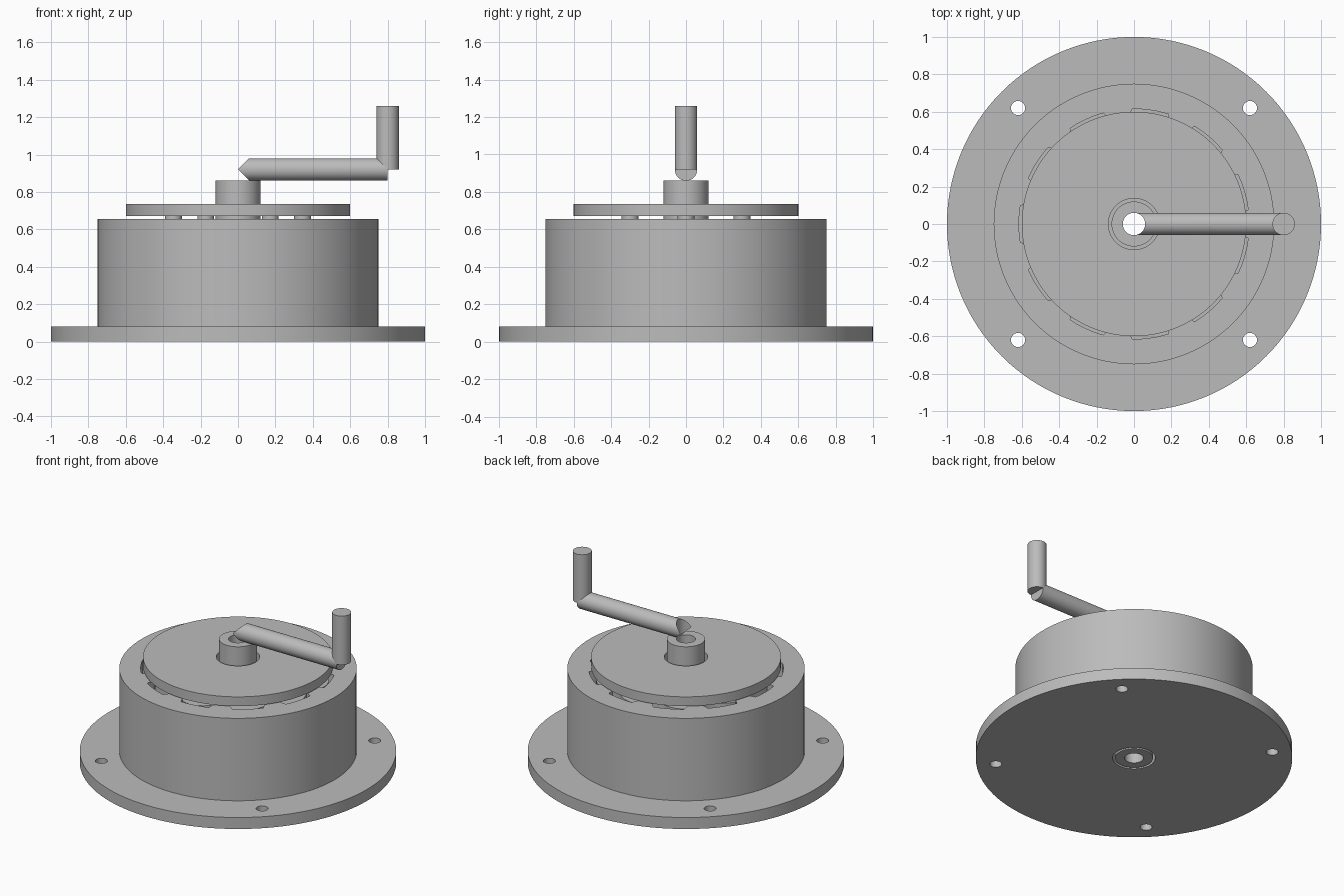
import bpy, bmesh
from math import sin, cos, pi, sqrt, atan2, radians

cube = bpy.data.objects.get("Cube")
if cube:
    bpy.data.objects.remove(cube, do_unlink=True)

grey = bpy.data.materials.new("machined_grey")
grey.use_nodes = True
grey.diffuse_color = (0.5, 0.5, 0.5, 1)
grey.node_tree.nodes["Principled BSDF"].inputs["Base Color"].default_value = grey.diffuse_color


def finish(name, bm):
    bmesh.ops.recalc_face_normals(bm, faces=bm.faces)
    mesh = bpy.data.meshes.new(name)
    bm.to_mesh(mesh)
    bm.free()
    mesh.materials.append(grey)
    obj = bpy.data.objects.new(name, mesh)
    bpy.context.collection.objects.link(obj)
    bpy.ops.object.select_all(action='DESELECT')
    obj.select_set(True)
    bpy.context.view_layer.objects.active = obj
    bpy.ops.object.shade_smooth_by_angle(angle=radians(30))
    return obj


def circle(r, x=0, y=0, n=96):
    return [(x + r * cos(2 * pi * i / n), y + r * sin(2 * pi * i / n)) for i in range(n)]


def prism(name, loops, z0, z1):
    """Extrude an outline with holes from z0 up to z1."""
    bm = bmesh.new()
    for loop in loops:
        vs = [bm.verts.new((x, y, z0)) for x, y in loop]
        for i, v in enumerate(vs):
            bm.edges.new((vs[i - 1], v))
    bmesh.ops.triangle_fill(bm, use_beauty=True, edges=bm.edges[:], normal=(0, 0, 1))
    top = bmesh.ops.extrude_face_region(bm, geom=bm.faces[:], use_keep_orig=True)["geom"]
    bmesh.ops.translate(bm, vec=(0, 0, z1 - z0),
                        verts=[g for g in top if isinstance(g, bmesh.types.BMVert)])
    return finish(name, bm)


BORE, SHAFT, ROD = 0.06, 0.12, 0.06
RING, BUMP, TEETH, ECC = 0.615, 0.07, 11, 0.025
PINS = [(0.345 * cos(k * pi / 3), 0.345 * sin(k * pi / 3)) for k in range(6)]

# Mounting flange with four bolt holes
bolts = [circle(0.038, x, y, 32) for x in (-0.62, 0.62) for y in (-0.62, 0.62)]
prism("base_flange", [circle(1, n=128), circle(0.135)] + bolts, 0, 0.08)


# Housing with round teeth on its inner wall
def wall_radius(a):
    step = 2 * pi / TEETH
    d = (a + step / 2) % step - step / 2
    off = RING * sin(d)
    return min(RING, RING * cos(d) - sqrt(BUMP ** 2 - off ** 2)) if abs(off) < BUMP else RING


angles = [2 * pi * i / 352 for i in range(352)]
cavity = [(wall_radius(a) * cos(a), wall_radius(a) * sin(a)) for a in angles]
prism("housing", [circle(0.75, n=128), cavity], 0.08, 0.655)


# Lobed disc rolling inside the housing, shifted by the eccentric
def lobe_point(a):
    k = (1 - TEETH) * a
    psi = atan2(sin(k), RING / (ECC * TEETH) - cos(k))
    x = RING * cos(a) - BUMP * cos(a + psi) - ECC * cos(TEETH * a)
    y = RING * sin(a) - BUMP * sin(a + psi) - ECC * sin(TEETH * a)
    return x + ECC, y


holes = [circle(0.045 + ECC, x + ECC, y, 32) for x, y in PINS]
prism("lobed_disc", [[lobe_point(a) for a in angles], circle(0.2, ECC)] + holes, 0.1, 0.63)
prism("eccentric_cam", [circle(0.198, ECC), circle(SHAFT)], 0.1, 0.645)

# Output plate and its drive pins
prism("output_plate", [circle(0.6, n=128), circle(0.137)], 0.67, 0.735)
for x, y in PINS:
    prism("drive_pin", [circle(0.045, x, y, 32)], 0.15, 0.67)

# Hollow input shaft
prism("input_shaft", [circle(SHAFT), circle(BORE, n=64)], 0, 0.86)

# Crank arm, its inner end scooped out by the shaft bore
bm = bmesh.new()
n, z_arm = 64, 0.92
ring = [(ROD * cos(2 * pi * i / n), ROD * sin(2 * pi * i / n)) for i in range(n)]
inner = [bm.verts.new((abs(z), y, z_arm + z)) for y, z in ring]
outer = [bm.verts.new((0.8, y, z_arm + z)) for y, z in ring]
for i in range(n):
    bm.faces.new((inner[i - 1], inner[i], outer[i], outer[i - 1]))
bm.faces.new(outer)
for i in range(n // 2):
    quad = [inner[i], inner[i + 1], inner[-i - 1], inner[-i % n]]
    bm.faces.new(list(dict.fromkeys(quad)))
finish("crank_arm", bm)

# Upright crank handle
prism("crank_handle", [circle(ROD, 0.8, n=64)], z_arm, 1.26)
